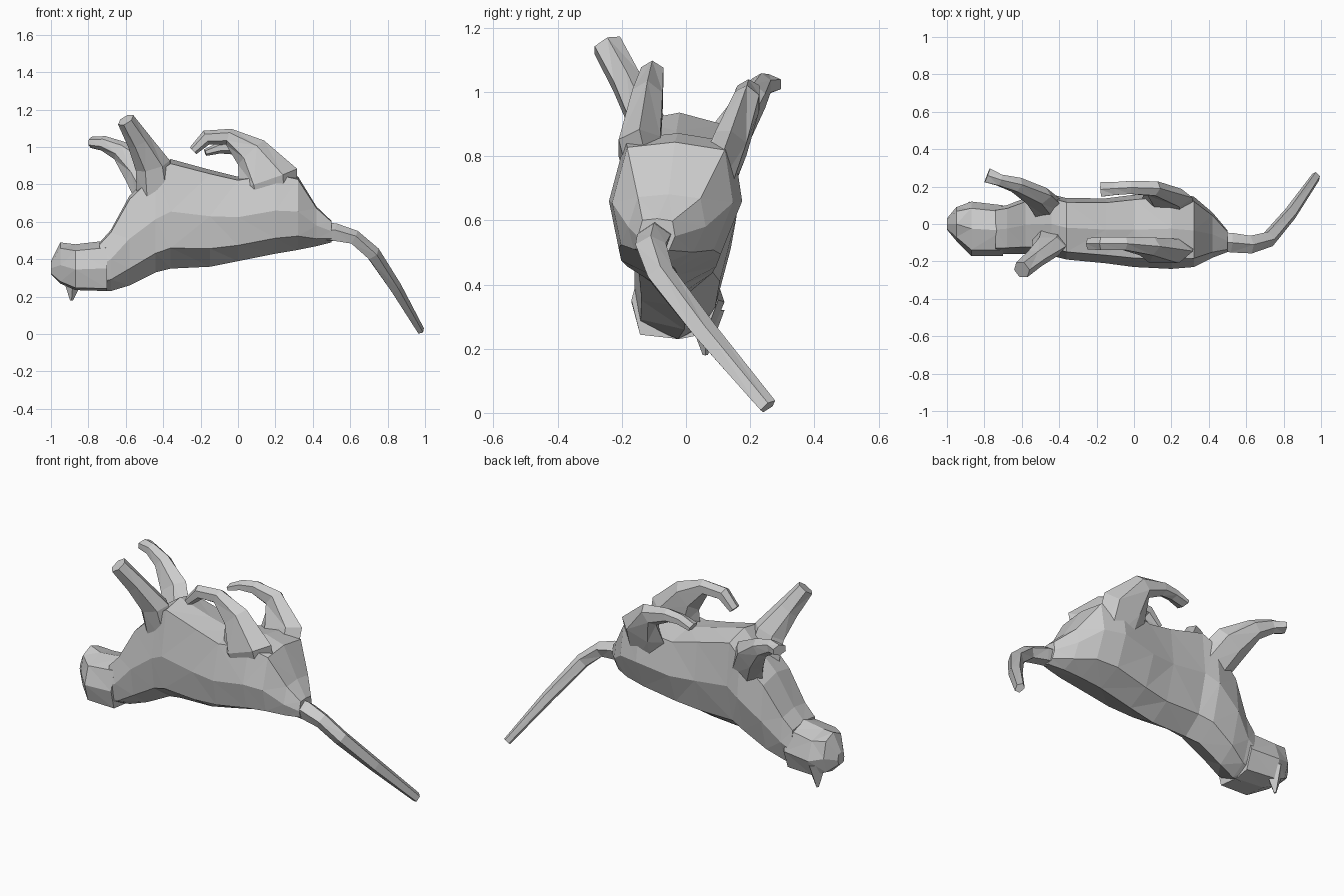
import bpy, bmesh, math
from mathutils import Vector

TORSO = [(0, 0), (.62, .14), (.93, .5), (.8, .9),
         (0, .96), (-.76, .92), (-1, .5), (-.86, .18)]
HEAD = [(.1, 0), (.72, .06), (1, .45), (.75, .88),
        (0, 1), (-.78, .86), (-1, .45), (-.8, .05)]


def skin(name, rings):
    """Join rings of points into a closed, flat-shaded tube."""
    bm = bmesh.new()
    loops = [[bm.verts.new(p) for p in r] for r in rings]
    n = len(loops[0])
    for a, b in zip(loops, loops[1:]):
        for i in range(n):
            j = (i + 1) % n
            bm.faces.new((a[i], a[j], b[j], b[i]))
    bm.faces.new(loops[0])
    bm.faces.new(loops[-1])
    bmesh.ops.recalc_face_normals(bm, faces=bm.faces)
    bmesh.ops.triangulate(bm, faces=bm.faces)
    me = bpy.data.meshes.new(name)
    bm.to_mesh(me)
    bm.free()
    ob = bpy.data.objects.new(name, me)
    bpy.context.collection.objects.link(ob)
    return ob


def body(name, outline, stations):
    """Stations along x: (x, z bottom, z top, y near, y far)."""
    rings = []
    for x, zb, zt, y0, y1 in stations:
        c, w = (y0 + y1) / 2, (y1 - y0) / 2
        rings.append([(x, c + u * w, zb + v * (zt - zb)) for u, v in outline])
    return skin(name, rings)


def limb(name, path, sides=6):
    """Path points: (x, y, z, half depth, half width across y)."""
    pts = [Vector(p[:3]) for p in path]
    rings = []
    for i, p in enumerate(path):
        t = (pts[min(i + 1, len(pts) - 1)] - pts[max(i - 1, 0)]).normalized()
        d = t.cross(Vector((0, 1, 0))).normalized()
        w = d.cross(t)
        rings.append([pts[i] + d * p[3] * math.cos(k * math.tau / sides)
                      + w * p[4] * math.sin(k * math.tau / sides)
                      for k in range(sides)])
    return skin(name, rings)


# Torso and neck, lying on its back
body("torso", TORSO, [
    (-.74, .23, .50, -.16, .10), (-.68, .23, .57, -.16, .11),
    (-.58, .26, .76, -.16, .15), (-.44, .33, .90, -.17, .17),
    (-.36, .35, .96, -.19, .15), (-.15, .36, .90, -.21, .15),
    (0, .39, .86, -.23, .17), (.2, .43, .89, -.24, .19),
    (.32, .45, .86, -.23, .16), (.42, .47, .69, -.18, .07),
    (.5, .49, .61, -.15, -.03)])

# Head with short muzzle
body("head", HEAD, [
    (-1.0, .32, .39, -.03, .03), (-.95, .27, .49, -.09, .09),
    (-.87, .235, .48, -.17, .12), (-.70, .23, .50, -.17, .10)])

# The ear that shows below the head; the other lies flat on it
limb("ear", [(-.88, .06, .32, .065, .06), (-.89, .06, .18, .008, .008)], 4)

# Front legs
limb("near_front_leg", [
    (-.43, -.06, .70, .11, .08), (-.455, -.12, .90, .095, .06),
    (-.53, -.185, 1.03, .065, .05), (-.60, -.245, 1.145, .048, .05)])
limb("far_front_leg", [
    (-.43, .05, .72, .11, .08), (-.52, .15, .88, .10, .055),
    (-.63, .21, .98, .055, .045), (-.72, .235, 1.02, .04, .035),
    (-.785, .26, 1.025, .03, .045)])

# Hind legs, folded forward at the hock
limb("near_hind_leg", [
    (.19, -.09, .62, .13, .07), (.16, -.145, .83, .165, .075),
    (.07, -.12, .97, .095, .055), (-.05, -.105, 1.055, .045, .04),
    (-.17, -.105, 1.05, .04, .04), (-.24, -.105, .98, .025, .035)])
limb("far_hind_leg", [
    (.20, .05, .62, .12, .07), (.18, .14, .84, .14, .06),
    (.10, .19, .97, .065, .045), (-.02, .195, 1.0, .04, .04),
    (-.10, .19, .995, .03, .04), (-.175, .185, .97, .018, .045)])

# Tail
limb("tail", [
    (.42, -.09, .545, .055, .05), (.52, -.10, .54, .052, .055),
    (.62, -.11, .515, .042, .05), (.72, -.08, .43, .042, .045),
    (.84, .06, .25, .035, .04), (.975, .255, .02, .022, .03)], 5)
